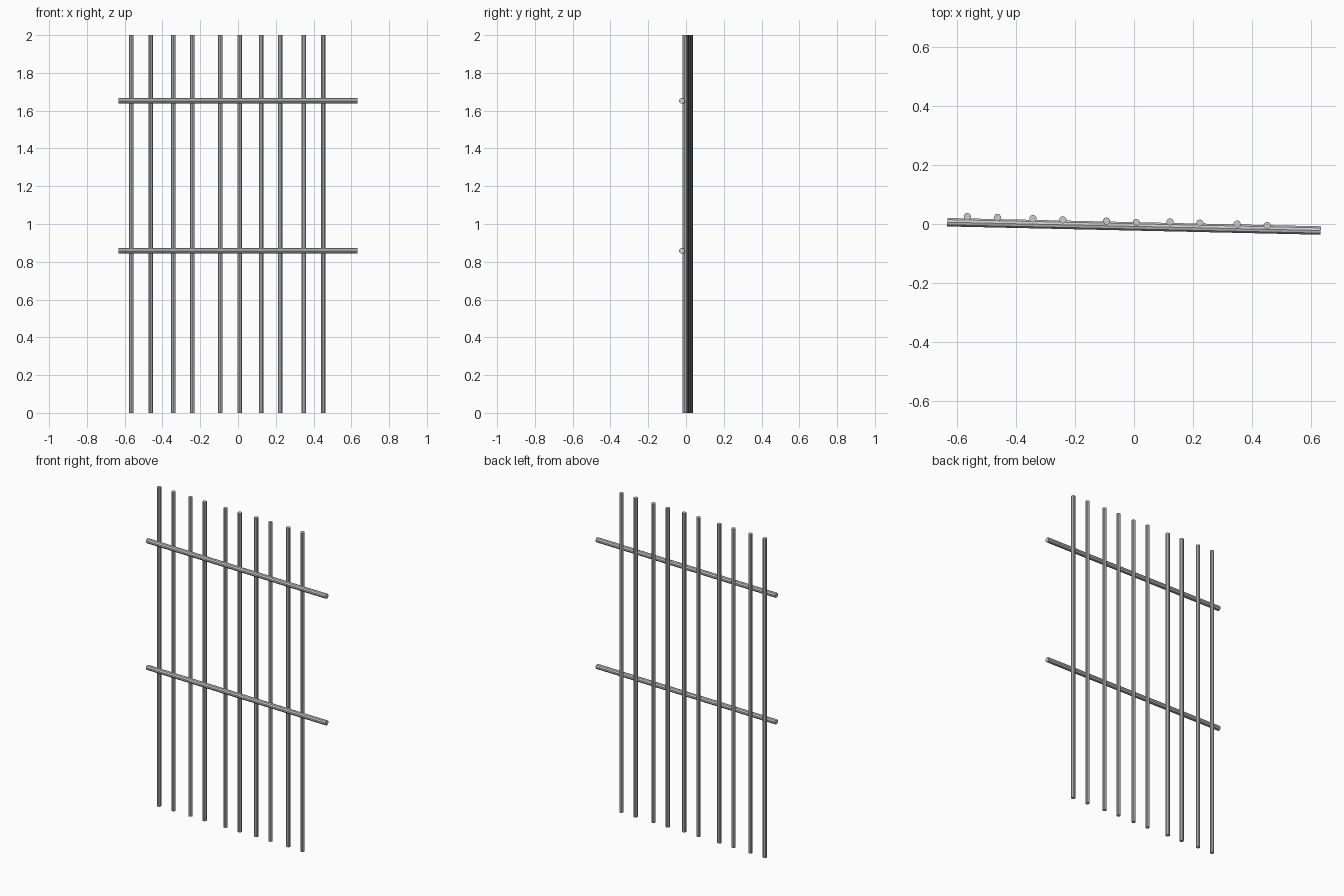
import bpy
from mathutils import Vector

if "Cube" in bpy.data.objects:
    bpy.data.objects.remove(bpy.data.objects["Cube"])

SIDES = 10


def rod(name, start, end, radius):
    """Closed, flat-faced round rod between two points."""
    a, b = Vector(start), Vector(end)
    axis = b - a
    bpy.ops.mesh.primitive_cylinder_add(
        vertices=SIDES, radius=radius, depth=axis.length, location=(a + b) / 2)
    obj = bpy.context.object
    obj.name = name
    obj.rotation_euler = axis.to_track_quat('Z', 'Y').to_euler()
    return obj


# Upright bars, standing in pairs along a slightly turned line: (x, y)
bars = [(-0.564, 0.025), (-0.462, 0.022), (-0.342, 0.018), (-0.241, 0.014),
        (-0.093, 0.010), (0.008, 0.005), (0.122, 0.007), (0.223, 0.003),
        (0.349, 0.000), (0.451, -0.005)]
for i, (x, y) in enumerate(bars, 1):
    rod(f"upright_bar_{i}", (x, y, 0), (x, y, 2), 0.0125)

# Cross rails along the front of the bars
for name, z in (("lower_rail", 0.858), ("upper_rail", 1.652)):
    rod(name, (-0.632, 0.006, z), (0.632, -0.022, z), 0.015)
